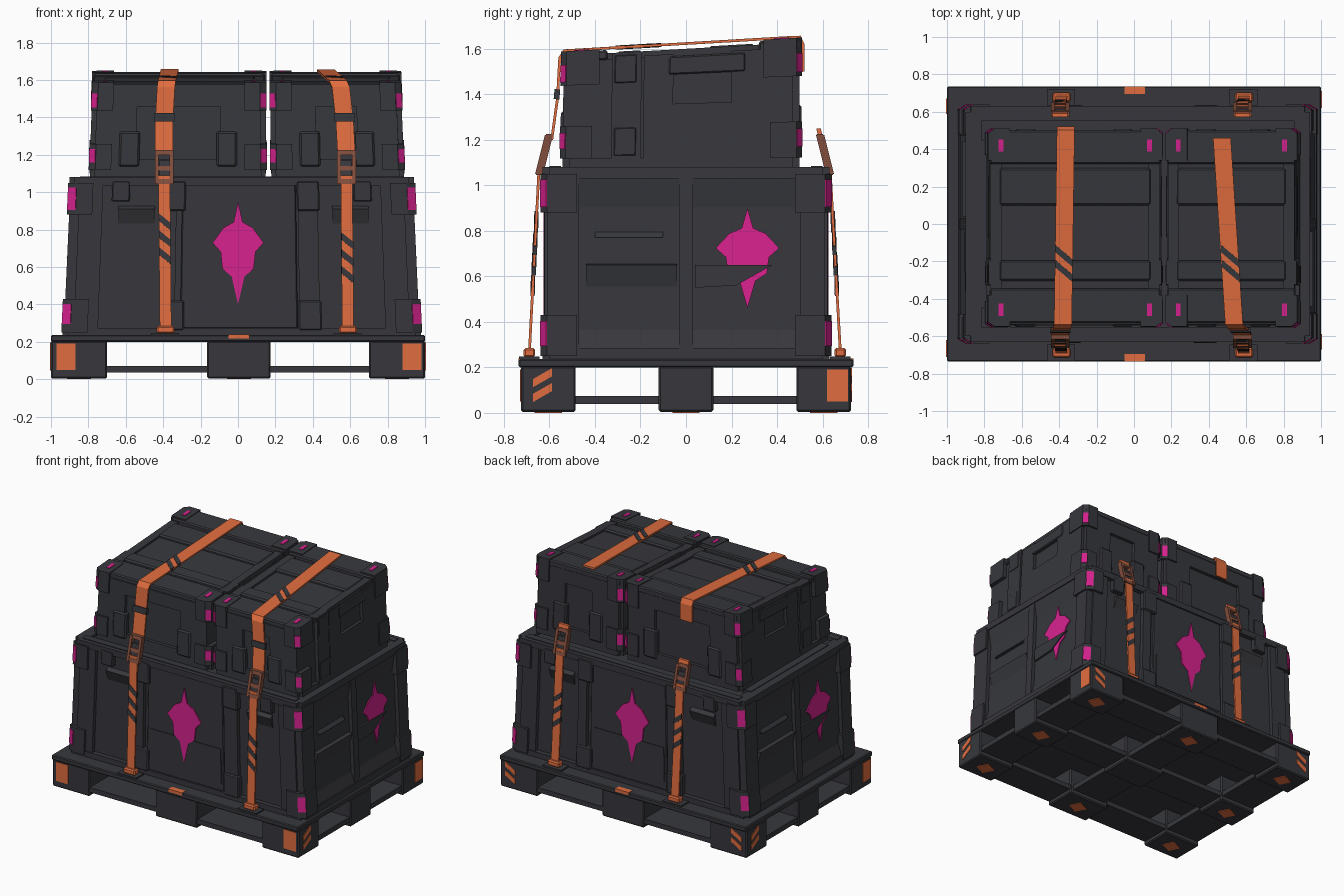
import bpy, bmesh, math
from mathutils import Vector as V

if "Cube" in bpy.data.objects:
    bpy.data.objects.remove(bpy.data.objects["Cube"])

def material(name, rgb):
    m = bpy.data.materials.new(name)
    m.diffuse_color = (*rgb, 1)
    m.use_nodes = True
    m.node_tree.nodes["Principled BSDF"].inputs["Base Color"].default_value = m.diffuse_color
    return m

DARK = material("charcoal", (0.038, 0.039, 0.046))
ORANGE = material("orange", (0.75, 0.152, 0.05))
PINK = material("magenta", (0.68, 0.016, 0.27))
COPPER = material("dark_copper", (0.22, 0.075, 0.045))

def finish(name, bm, mat, warp=None):
    if warp:
        for v in bm.verts:
            v.co = V(warp(*v.co))
    bmesh.ops.recalc_face_normals(bm, faces=bm.faces)
    me = bpy.data.meshes.new(name)
    bm.to_mesh(me)
    bm.free()
    me.materials.append(mat)
    ob = bpy.data.objects.new(name, me)
    bpy.context.collection.objects.link(ob)
    return ob

def prism(name, pts, vec, mat=DARK, warp=None, bev=0):
    """Polygon pushed along a vector."""
    bm = bmesh.new()
    f = bm.faces.new([bm.verts.new(p) for p in pts])
    r = bmesh.ops.extrude_face_region(bm, geom=[f])
    bmesh.ops.translate(bm, vec=vec, verts=[g for g in r["geom"] if isinstance(g, bmesh.types.BMVert)])
    if bev:
        bmesh.ops.recalc_face_normals(bm, faces=bm.faces)
        bmesh.ops.bevel(bm, geom=bm.edges[:], offset=bev, segments=1, affect='EDGES')
    return finish(name, bm, mat, warp)

def box(name, x0, x1, y0, y1, z0, z1, mat=DARK, warp=None, bev=0):
    return prism(name, [(x0, y0, z0), (x1, y0, z0), (x1, y1, z0), (x0, y1, z0)], (0, 0, z1 - z0), mat, warp, bev)

def quad(name, c, u, v, mat, warp=None, t=0.008):
    """Thin painted plate centred on c with half axes u, v."""
    c, u, v = V(c), V(u), V(v)
    n = u.cross(v).normalized() * t
    return prism(name, [c - u - v - n/2, c + u - v - n/2, c + u + v - n/2, c - u + v - n/2], n, mat, warp)

def corner_cap(name, X, Y, sx, sy, a, b, z0, z1, warp, cx=0.05, cy=0.03, pink=(0.25, 0.85)):
    """Corner guard with chamfered outer edge and an optional painted mark."""
    pts = [(X - sx*a, Y), (X - sx*cx, Y), (X, Y - sy*cy), (X, Y - sy*b), (X - sx*a, Y - sy*b)]
    prism(name, [(*p, z0) for p in pts], (0, 0, z1 - z0), DARK, warp)
    h = z1 - z0
    if pink:
        quad(name + "_mark", (X - sx*cx/2, Y - sy*cy/2, z0 + h*sum(pink)/2), (cx*0.46, -sx*sy*cy*0.46, 0),
             (0, 0, h*(pink[1] - pink[0])/2), PINK, warp)

# ---------- pallet ----------
box("pallet_deck", -1, 1, -0.735, 0.735, 0.2, 0.236, bev=0.006)
for i, x in enumerate((-0.85, 0.005, 0.85)):
    for j, y in enumerate((-0.605, 0, 0.605)):
        hx, hy = (0.15, 0.17, 0.15)[i], 0.12
        box("pallet_foot", x - hx, x + hx, y - hy, y + hy, 0.004, 0.205, bev=0.008)
        if (i, j) != (1, 1):
            quad("foot_bottom_mark", (x, y, 0.004), (0.045, 0.02, 0), (0.02, -0.04, 0), ORANGE)
for y in (-0.605, 0, 0.605):
    box("pallet_runner", -0.9, 0.9, y - 0.115, y + 0.115, 0.035, 0.07)
for x in (-0.85, 0.005, 0.85):
    box("pallet_cross_runner", x - 0.14, x + 0.14, -0.65, 0.65, 0.038, 0.075)
for s in (1, -1):
    box("deck_edge_mark", -0.05, 0.06, s*0.715 - 0.021, s*0.715 + 0.021, 0.218, 0.239, ORANGE)
    for x in (-0.92, 0.93):
        if s < 0:
            quad("foot_face_mark", (x, -0.725, 0.12), (0.05, 0, 0), (0, 0, 0.07), ORANGE)
    quad("foot_side_mark", (s, s*0.665, 0.12), (0, 0.046, 0), (0, 0, 0.07), ORANGE)
    for z in (0.09, 0.155):
        quad("foot_side_stripe", (s, -s*0.63, z), (0, -s*0.042, -0.024), (0, 0, 0.018), ORANGE)
        quad("foot_back_stripe", (s*0.92, 0.725, z), (0.042, 0, 0.024), (0, 0, 0.018), ORANGE)

# ---------- large lower crate (two rotated halves) ----------
for r in (1, -1):
    def low(x, y, z, r=r):
        k = 1 - 0.04*(z - 0.24)/0.84
        return (0.02 + r*x*k, r*y, z)

    def lb(name, *d, bev=0):
        box("lower_" + name, *d, DARK, low, bev)

    if r == 1:
        lb("core", -0.925, 0.925, -0.595, 0.595, 0.236, 1.06)
    # front and back frame
    lb("bottom_rail", -0.93, 0.93, -0.63, -0.58, 0.236, 0.275)
    lb("top_rail", -0.93, 0.93, -0.63, -0.55, 1.035, 1.08)
    lb("post_left", -0.9, -0.77, -0.622, -0.58, 0.27, 1.04)
    lb("post_right", 0.77, 0.9, -0.622, -0.58, 0.27, 1.04)
    lb("centre_panel", -0.33, 0.30, -0.618, -0.58, 0.27, 1.065, bev=0.006)
    lb("front_rib", 0.31, 0.42, -0.624, -0.58, 0.26, 1.05)
    lb("front_rib", -0.43, -0.36, -0.624, -0.58, 0.26, 1.05)
    for x in (0.305, -0.435):
        for z in (0.26, 0.9):
            lb("rib_cap", x, x + 0.125, -0.635, -0.58, z, z + 0.16, bev=0.008)
    lb("label_plate", -0.3, 0.28, -0.624, -0.6, 0.33, 0.58)
    lb("front_tab", -0.72, -0.62, -0.632, -0.58, 0.95, 1.06, bev=0.006)
    lb("front_tab", 0.62, 0.72, -0.632, -0.58, 0.95, 1.06, bev=0.006)
    for x in (-0.68, 0.5):
        prism("lower_grip", [(x, -0.59, 0.93), (x, -0.625, 0.91), (x, -0.59, 0.82)], (0.2, 0, 0), DARK, low)
    # side frame
    lb("side_bottom_rail", 0.9, 0.958, -0.6, 0.6, 0.236, 0.285)
    lb("side_top_rail", 0.87, 0.958, -0.6, 0.6, 1.03, 1.08)
    for y0, y1 in ((-0.61, -0.47), (-0.03, 0.03), (0.5, 0.61)):
        lb("side_post", 0.9, 0.952, y0, y1, 0.26, 1.05)
    for y0, y1 in ((-0.47, -0.03), (0.03, 0.5)):
        prism("lower_side_skirt", [(0.92, y0, 0.38), (0.95, y0, 0.285), (0.92, y0, 0.285)], (0, y1 - y0, 0), DARK, low)
        prism("lower_side_brow", [(0.92, y0, 0.88), (0.95, y0, 1.03), (0.92, y0, 1.03)], (0, y1 - y0, 0), DARK, low)
    prism("lower_side_handle", [(0.92, -0.44, 0.655), (0.955, -0.44, 0.65), (0.92, -0.44, 0.54)], (0, 0.4, 0), DARK, low)
    prism("lower_side_flap", [(0.91, 0.04, 0.65), (0.91, 0.38, 0.65), (0.91, 0.22, 0.56), (0.91, 0.04, 0.55)],
          (0.03, 0, 0), DARK, low)
    prism("lower_handle_hood", [(0.92, -0.4, 0.8), (0.945, -0.4, 0.77), (0.92, -0.4, 0.77)], (0, 0.3, 0), DARK, low)
    # corner guards
    for sx in (1, -1):
        corner_cap("lower_corner_low", sx*0.965, -0.64, sx, -1, 0.14, 0.16, 0.25, 0.43, low)
        corner_cap("lower_corner_high", sx*0.965, -0.64, sx, -1, 0.14, 0.16, 0.88, 1.05, low, pink=(0.15, 0.85))
    # lid trim
    lb("lid_strip", -0.9, 0.9, -0.6, -0.55, 1.05, 1.085)
    lb("lid_side_strip", 0.82, 0.9, -0.45, 0.45, 1.05, 1.085)
    # plain pointed paint marks
    half = [(0, 0.95), (0.025, 0.84), (0.08, 0.81), (0.14, 0.73), (0.095, 0.68), (0.085, 0.59), (0.035, 0.55), (0, 0.4)]
    ring = half + [(-u, z) for u, z in half[-2:0:-1]]
    prism("front_paint_mark", [(u - 0.02*r, -0.6175, z) for u, z in ring], (0, -0.0095, 0), PINK, low)
    prism("side_paint_mark", [(0.924, 0.27 + u, 0.46 + (z - 0.4)*0.8) for u, z in ring], (0.009, 0, 0), PINK, low)

# ---------- two upper crates, lids rising to the back ----------
def up(x, y, z):
    k = (z - 1.08)/0.54
    return (x*(1 - 0.025*k), y + 0.006*k*(y < 0), z + 0.0585*y*k)

def upper_crate(side, x0, x1):
    def ub(name, *d, bev=0):
        box(side + "_upper_" + name, *d, DARK, up, bev)
    y0, y1 = -0.555, 0.51
    ub("core", x0 + 0.03, x1 - 0.03, y0 + 0.035, y1 - 0.035, 1.08, 1.585)
    # lid bands and ridges
    ub("lid_front", x0 + 0.01, x1 - 0.01, y0 + 0.02, -0.35, 1.57, 1.615, bev=0.008)
    ub("lid_back", x0 + 0.01, x1 - 0.01, 0.32, y1 - 0.01, 1.57, 1.615, bev=0.008)
    ub("lid_ridge", x0 + 0.06, x1 - 0.06, 0.1, 0.3, 1.57, 1.605, bev=0.01)
    ub("lid_ridge", x0 + 0.06, x1 - 0.06, -0.31, -0.2, 1.57, 1.605, bev=0.01)
    for x in (x0 + 0.015, x1 - 0.075):
        ub("lid_edge", x, x + 0.06, -0.35, 0.32, 1.57, 1.6)
    # front and back framing around a hollow panel
    for ya, yb in ((y0 + 0.012, y0 + 0.05), (y1 - 0.05, y1 - 0.012)):
        ub("top_rail", x0 + 0.03, x1 - 0.03, ya, yb, 1.48, 1.58)
        ub("bottom_rail", x0 + 0.03, x1 - 0.03, ya, yb, 1.08, 1.18)
        ub("post", x0 + 0.03, x0 + 0.25, ya, yb, 1.1, 1.55)
        ub("post", x1 - 0.25, x1 - 0.03, ya, yb, 1.1, 1.55)
        for x in (x0 + 0.16, x1 - 0.27):
            ub("latch", x, x + 0.11, ya - 0.01, yb + 0.01, 1.14, 1.34, bev=0.01)
    # sides
    for xa, xb in ((x0 + 0.008, x0 + 0.04), (x1 - 0.04, x1 - 0.008)):
        ub("side_rail", xa, xb, y0 + 0.04, y1 - 0.04, 1.08, 1.12)
        ub("side_rib", xa - 0.004, xb + 0.004, -0.33, -0.2, 1.1, 1.6)
        ub("side_panel", xa, xb, -0.19, -0.06, 1.1, 1.58)
        ub("side_panel", xa, xb, 0.2, 0.47, 1.1, 1.58)
        ub("side_panel_low", xa, xb, -0.06, 0.2, 1.1, 1.36)
        ub("side_plate", xa - 0.005, xb + 0.005, -0.08, 0.26, 1.49, 1.57, bev=0.006)
        for z in (1.13, 1.46):
            ub("side_cap", xa - 0.008, xb + 0.008, -0.32, -0.22, z, z + 0.13, bev=0.006)
    # corner guards
    for sx, X in ((-1, x0), (1, x1)):
        for sy, Y in ((-1, y0), (1, y1)):
            corner_cap(side + "_upper_corner_low", X, Y, sx, sy, 0.12, 0.14, 1.12, 1.27, up, 0.035, 0.025, (0.3, 0.8))
            corner_cap(side + "_upper_corner_high", X, Y, sx, sy, 0.12, 0.17, 1.46, 1.62, up, 0.035, 0.025, (0.1, 0.6))
            quad(side + "_lid_mark", (X - sx*0.07, Y - sy*0.09, 1.62), (0.013, 0, 0), (0, 0.033, 0), PINK, up)

upper_crate("left", -0.80, 0.155)
upper_crate("right", 0.172, 0.895)

# ---------- straps ----------
def ribbon(name, path, w, mat=ORANGE):
    bm = bmesh.new()
    rows = [[bm.verts.new((x + s*w/2, y, z)) for s in (-1, 1)] for x, y, z in path]
    for a, b in zip(rows, rows[1:]):
        bm.faces.new((a[0], a[1], b[1], b[0]))
    mod = finish(name, bm, mat).modifiers.new("thickness", 'SOLIDIFY')
    mod.thickness, mod.offset = 0.012, 0

def lid(x, y):
    return (x, y, 1.623 + 0.0585*y)

left = [(-0.395, -0.59, 1.2), (-0.395, -0.565, 1.38), (-0.385, -0.555, 1.56), lid(-0.38, -0.535), lid(-0.365, 0.5),
        (-0.365, 0.515, 1.62), (-0.365, 0.515, 1.5)]
right = [(0.58, -0.59, 1.2), (0.57, -0.565, 1.38), (0.55, -0.555, 1.56), lid(0.535, -0.535), lid(0.47, 0.46)]
for side, path in (("left", left), ("right", right)):
    ribbon(side + "_top_strap", path, 0.095)
    quad(side + "_strap_keeper", (path[1][0], -0.567, 1.4), (0.055, 0, 0), (0, 0.002, 0.022), DARK, t=0.025)
    for y in (-0.17, -0.25):
        a = path[3][0] + (path[4][0] - path[3][0])*(y + 0.53)
        quad(side + "_top_stripe", lid(a, y), (0.047, -0.04, -0.002), (0, 0.02, 0.0012), DARK, t=0.018)
    xt = path[0][0]
    for s, yt, yb in ((-1, -0.645, -0.688), (1, 0.632, 0.678)):
        # lower strap with stripes, floor lug
        ribbon(side + "_lower_strap", [(xt, yt, 1.09), (xt + 0.008, yb, 0.27)], 0.062)
        for i in range(3):
            z = (0.84 if side == "left" else 0.74) - 0.09*i
            y = yb + (yt - yb)*(z - 0.27)/0.82
            quad(side + "_lower_stripe", (xt + 0.004, y, z), (0.032, 0, -0.026), (0, -s*0.0012, 0.02), DARK, t=0.018)
        box(side + "_lug_plate", xt - 0.07, xt + 0.08, yb - 0.045, yb + 0.045, 0.236, 0.247)
        box(side + "_lug", xt - 0.04, xt + 0.055, yb - 0.025, yb + 0.025, 0.245, 0.285, ORANGE, bev=0.008)
        # tilted open buckle
        tilt = lambda x, y, z, s=s: (x, y - s*0.25*(z - 1.05), z)
        for dx in (-0.04, 0.04):
            box(side + "_buckle_bar", xt + dx - 0.01, xt + dx + 0.01, yt - 0.018, yt + 0.018, 1.05, 1.22, COPPER, tilt)
        for z in (1.045, 1.115, 1.2):
            box(side + "_buckle_cross", xt - 0.05, xt + 0.05, yt - 0.014, yt + 0.014, z, z + 0.026, COPPER, tilt)
        box(side + "_buckle_web", xt - 0.028, xt + 0.028, yt - 0.008, yt + 0.008, 1.06, 1.17, DARK, tilt)
        if s > 0:
            box(side + "_buckle_tail", xt - 0.04, xt + 0.04, yt - 0.01, yt + 0.01, 1.2, 1.25, ORANGE, tilt)
